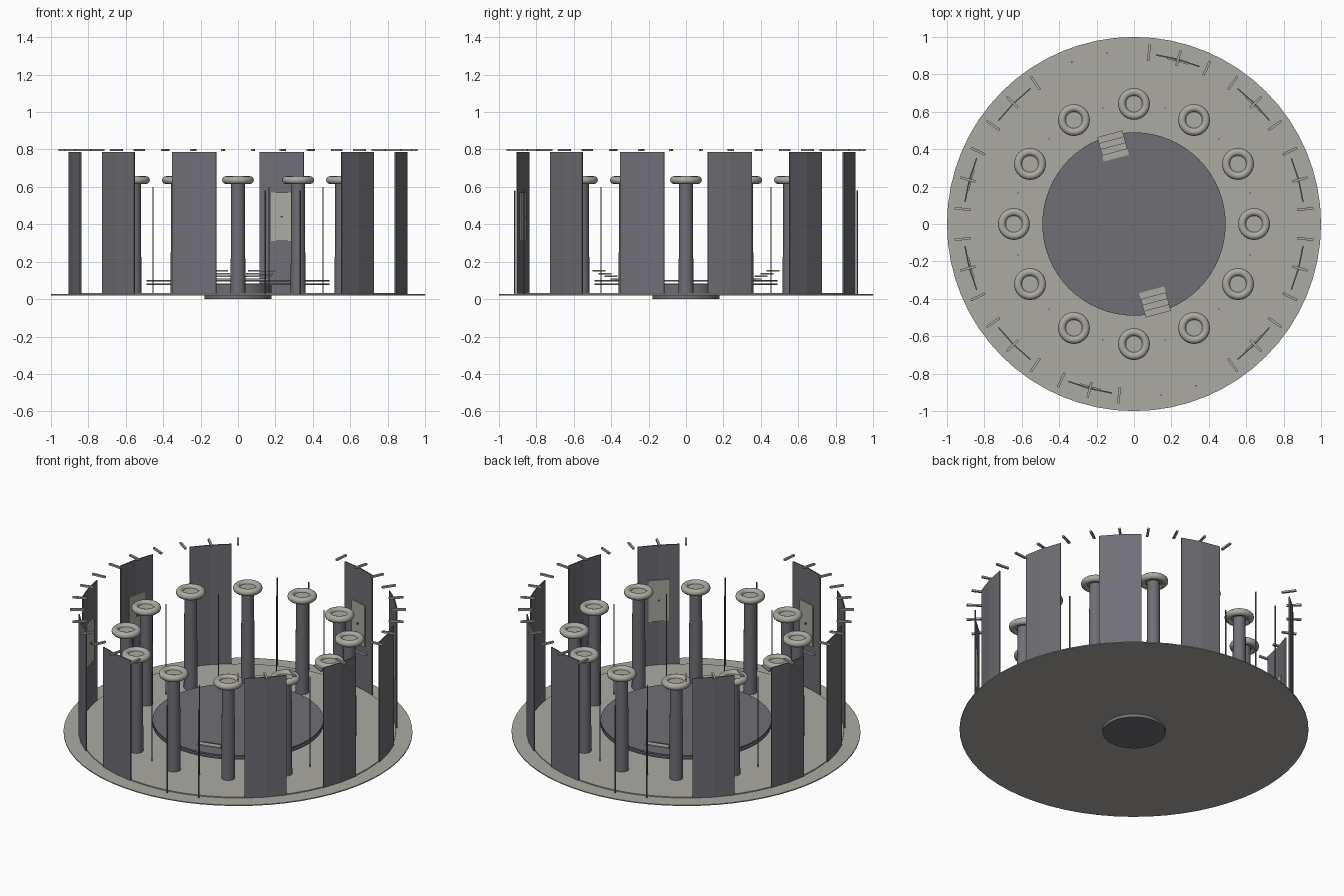
import bpy, bmesh, math
from mathutils import Matrix, Vector

if "Cube" in bpy.data.objects:
    bpy.data.objects.remove(bpy.data.objects["Cube"])


def material(name, rgb):
    m = bpy.data.materials.new(name)
    m.diffuse_color = (*rgb, 1)
    m.use_nodes = True
    m.node_tree.nodes["Principled BSDF"].inputs["Base Color"].default_value = m.diffuse_color
    return m


LIGHT = material("light warm grey", (0.41, 0.40, 0.36))
DARK = material("dark slate grey", (0.160, 0.157, 0.178))


def finish(name, bm, mat, smooth=False):
    bmesh.ops.recalc_face_normals(bm, faces=bm.faces[:])
    me = bpy.data.meshes.new(name)
    bm.to_mesh(me)
    bm.free()
    ob = bpy.data.objects.new(name, me)
    bpy.context.collection.objects.link(ob)
    me.materials.append(mat)
    if smooth:
        bpy.ops.object.select_all(action='DESELECT')
        ob.select_set(True)
        bpy.context.view_layer.objects.active = ob
        bpy.ops.object.shade_smooth_by_angle(angle=math.radians(40))
    return ob


def cylinder(bm, r, z0, z1, x=0, y=0, n=64, r_top=None):
    bmesh.ops.create_cone(bm, cap_ends=True, segments=n, radius1=r,
                          radius2=r if r_top is None else r_top, depth=z1 - z0,
                          matrix=Matrix.Translation((x, y, (z0 + z1) / 2)))


def polar_box(bm, az, r, z, size, along=0):
    # box sized (radial, tangential, height), turned to face the centre
    rot = Matrix.Rotation(math.radians(az), 4, 'Z')
    bmesh.ops.create_cube(bm, size=1, matrix=rot @ Matrix.Translation((r, along, z))
                          @ Matrix.Diagonal((*size, 1)))


def polar(az, r):
    a = math.radians(az)
    return r * math.cos(a), r * math.sin(a)


def disc(name, r, z0, z1, mat):
    bm = bmesh.new()
    cylinder(bm, r, z0, z1)
    finish(name, bm, mat, True)


# Floor, base and raised round platform
disc("base_foot", 0.18, 0.0, 0.02, DARK)
disc("floor_rim", 1.0, 0.02, 0.026, LIGHT)
disc("floor", 0.905, 0.026, 0.032, LIGHT)
disc("platform_hub", 0.18, 0.032, 0.075, DARK)
disc("platform_lower_plate", 0.49, 0.075, 0.084, DARK)
disc("platform_top", 0.49, 0.093, 0.103, DARK)

# Two short stairs rising outward from the platform
for label, az in (("front", 285), ("back", 105)):
    bm = bmesh.new()
    for i in range(4):
        polar_box(bm, az, 0.382 + 0.033 * i, 0.107 + 0.0145 * i, (0.036, 0.14, 0.008))
    finish(label + "_steps", bm, LIGHT)

# Ring of twelve columns with rounded capitals
cols, caps, tops = bmesh.new(), bmesh.new(), bmesh.new()
U, V = 32, 12
for k in range(12):
    x, y = polar(30 * k, 0.642)
    cylinder(cols, 0.040, 0.032, 0.63, x, y, 24, 0.036)
    cylinder(tops, 0.05, 0.625, 0.64, x, y, 24)
    grid = []
    for i in range(U):
        a = 2 * math.pi * i / U
        ring = []
        for j in range(V):
            b = 2 * math.pi * j / V
            r = 0.064 + 0.021 * math.cos(b)
            ring.append(caps.verts.new((x + r * math.cos(a), y + r * math.sin(a),
                                        0.636 + 0.021 * math.sin(b))))
        grid.append(ring)
    for i in range(U):
        for j in range(V):
            i2, j2 = (i + 1) % U, (j + 1) % V
            caps.faces.new((grid[i][j], grid[i2][j], grid[i2][j2], grid[i][j2]))
finish("columns", cols, DARK, True)
finish("column_rings", caps, LIGHT, True)
finish("column_caps", tops, LIGHT, True)

# Thin rods between the columns
bm = bmesh.new()
for k in range(12):
    cylinder(bm, 0.003, 0.032, 0.60, *polar(15 + 30 * k, 0.642), 8)
finish("thin_rods", bm, DARK)

# Posts beside the two entrances
bm = bmesh.new()
for az in (99, 111, 279, 291):
    cylinder(bm, 0.004, 0.026, 0.58, *polar(az, 0.926), 8)
finish("entrance_posts", bm, DARK)

# Slightly bent wall panels, leaving the two entrances open
panel_angles = [15 + 30 * k for k in range(12) if k not in (3, 9)]
walls, ticks = bmesh.new(), bmesh.new()
for az in panel_angles:
    rows = []
    for d in (-7.65, 0, 7.65):
        rows.append([walls.verts.new((*polar(az + d, r), z))
                     for r, z in ((0.908, 0.03), (0.915, 0.03), (0.915, 0.787), (0.908, 0.787))])
    for a, b in zip(rows, rows[1:]):
        for i in range(4):
            j = (i + 1) % 4
            walls.faces.new((a[i], b[i], b[j], a[j]))
    walls.faces.new(rows[0])
    walls.faces.new(rows[-1])
    # Radial brackets over each panel
    for d in (-10, 0, 10):
        polar_box(ticks, az + d, 0.92, 0.797, (0.085, 0.013, 0.011))
finish("wall_panels", walls, DARK)
finish("roof_brackets", ticks, LIGHT)

# Inset boards on the inner side of some panels, each with a small knob
boards, knobs = bmesh.new(), bmesh.new()
for az in (45, 75, 165, 195, 255, 315):
    polar_box(boards, az, 0.902, 0.44, (0.008, 0.118, 0.26))
    polar_box(knobs, az, 0.895, 0.44, (0.008, 0.01, 0.01))
finish("inner_boards", boards, LIGHT)
finish("board_knobs", knobs, DARK)
